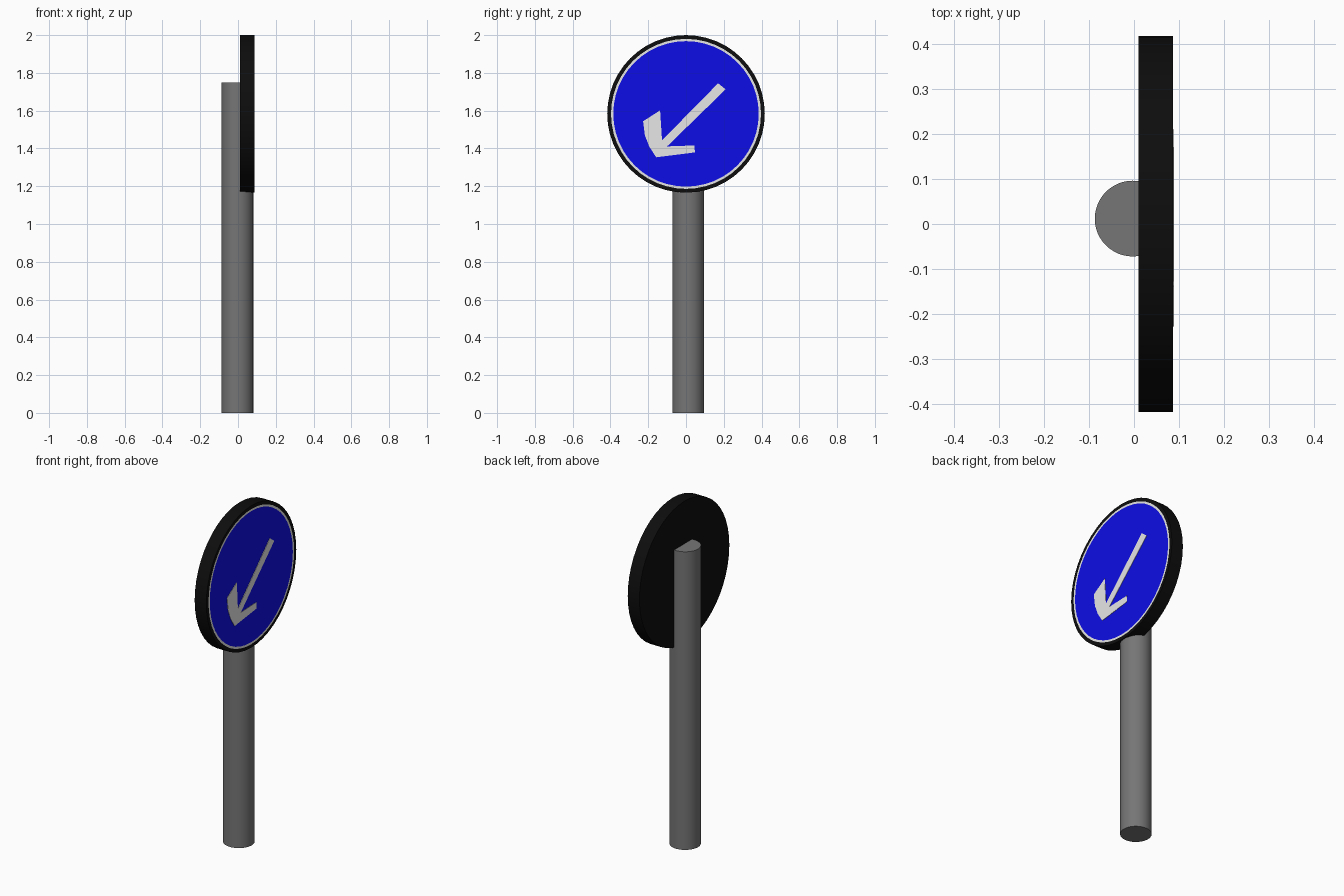
import bpy, bmesh, math
from mathutils import Matrix, Vector

cube = bpy.data.objects.get("Cube")
if cube:
    bpy.data.objects.remove(cube)


def material(name, rgb):
    m = bpy.data.materials.new(name)
    m.use_nodes = True
    m.diffuse_color = (*rgb, 1)
    m.node_tree.nodes["Principled BSDF"].inputs["Base Color"].default_value = (*rgb, 1)
    return m


black = material("black", (0.004, 0.004, 0.004))
white = material("white", (0.8, 0.8, 0.8))
blue = material("blue", (0.004, 0.004, 0.8))
grey = material("grey", (0.18, 0.18, 0.18))


def finish(name, bm, mats):
    bmesh.ops.recalc_face_normals(bm, faces=bm.faces)
    mesh = bpy.data.meshes.new(name)
    bm.to_mesh(mesh)
    bm.free()
    for m in mats:
        mesh.materials.append(m)
    obj = bpy.data.objects.new(name, mesh)
    bpy.context.collection.objects.link(obj)
    bpy.ops.object.select_all(action="DESELECT")
    obj.select_set(True)
    bpy.context.view_layer.objects.active = obj
    bpy.ops.object.shade_smooth_by_angle(angle=math.radians(30))
    return obj


def cylinder(radius, depth, sides, matrix):
    bm = bmesh.new()
    bmesh.ops.create_cone(bm, cap_ends=True, segments=sides, radius1=radius,
                          radius2=radius, depth=depth, matrix=matrix)
    return bm


# Round post
post = cylinder(0.084, 1.75, 48, Matrix.Translation((-0.003, 0.012, 0.875)))
finish("post", post, [grey])

# Disc facing +x, with the painted border and field inset in its face
FACE_X, CENTRE_Z, RADIUS = 0.0865, 1.583, 0.417
THICK = 0.076
place = Matrix.Translation((FACE_X - THICK / 2, 0, CENTRE_Z)) @ Matrix.Rotation(math.pi / 2, 4, "Y")
disc = cylinder(RADIUS, THICK, 48, place)
front = max(disc.faces, key=lambda f: f.calc_center_median().x)
for width, index in ((0.020, 1), (0.012, 2)):
    bmesh.ops.inset_region(disc, faces=[front], thickness=width)
    front.material_index = index
finish("sign_disc", disc, [black, white, blue])

# The white border ring lies between the two insets
ring = bpy.data.objects["sign_disc"].data
for poly in ring.polygons:
    if poly.normal.x > 0.9 and len(poly.vertices) == 4:
        c = poly.center - Vector((FACE_X, 0, CENTRE_Z))
        poly.material_index = 1 if c.length < RADIUS - 0.018 else 0

# Arrow plate, outlined in (y, z)
outline = [(0.17, 1.745), (-0.127, 1.443), (-0.137, 1.602), (-0.227, 1.544),
           (-0.218, 1.47), (-0.195, 1.411), (-0.158, 1.353), (0.047, 1.379),
           (0.045, 1.416), (-0.10, 1.411), (0.21, 1.713)]
arrow = bmesh.new()
face = arrow.faces.new([arrow.verts.new((FACE_X - 0.001, y, z)) for y, z in outline])
new = bmesh.ops.extrude_face_region(arrow, geom=[face])["geom"]
bmesh.ops.translate(arrow, vec=(0.003, 0, 0),
                    verts=[v for v in new if isinstance(v, bmesh.types.BMVert)])
finish("arrow", arrow, [white])
